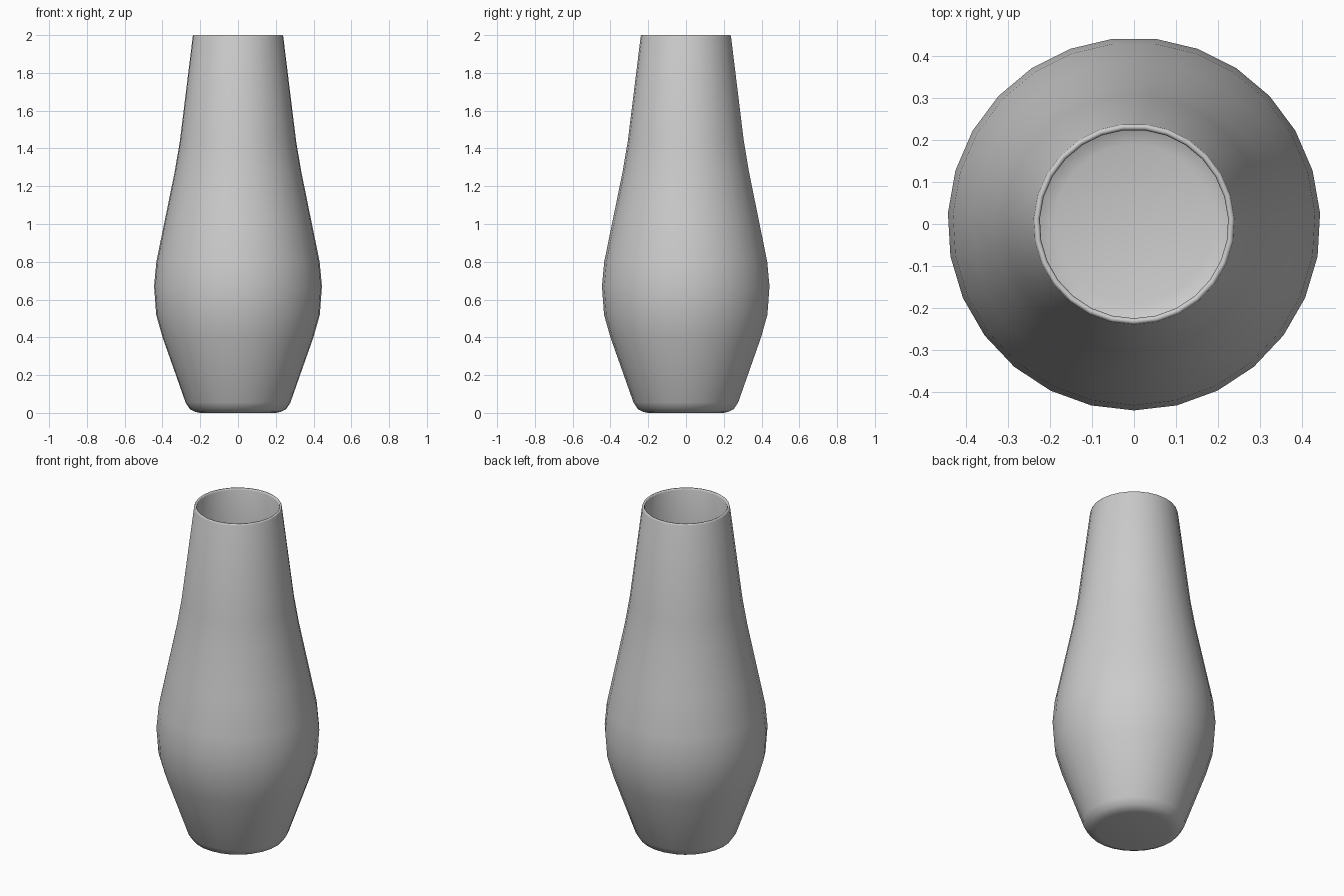
import bpy
import bmesh
from math import cos, sin, pi, tau

SIDES = 27
WALL = 0.016

cube = bpy.data.objects.get("Cube")
if cube:
    bpy.data.objects.remove(cube, do_unlink=True)

# Plain grey glaze
glaze = bpy.data.materials.new("light_grey_glaze")
glaze.use_nodes = True
grey = (0.6, 0.6, 0.6, 1.0)
glaze.diffuse_color = grey
glaze.node_tree.nodes["Principled BSDF"].inputs["Base Color"].default_value = grey

# Outer wall from the foot up to the rim, as (radius, height)
outer = [(0.20, 0), (0.225, 0.005), (0.255, 0.02), (0.278, 0.055),
         (0.40, 0.40), (0.434, 0.52), (0.445, 0.67), (0.433, 0.80),
         (0.388, 1.02), (0.335, 1.28), (0.308, 1.44), (0.24, 1.992)]

# Rounded lip, then the inner wall back down to the floor
lip = [(0.237, 2.0), (0.229, 2.0), (0.225, 1.992)]
inner = [(r - WALL, z) for r, z in reversed(outer[3:-1])]
floor = [(0.235, 0.03), (0.19, WALL)]
profile = outer + lip + inner + floor


def ring(bm, radius, height):
    angles = [tau * i / SIDES - pi / 2 for i in range(SIDES)]
    return [bm.verts.new((radius * cos(a), radius * sin(a), height)) for a in angles]


# Revolve the profile and cap the foot and the inside floor
bm = bmesh.new()
rings = [ring(bm, r, z) for r, z in profile]
for low, high in zip(rings, rings[1:]):
    for i in range(SIDES):
        j = (i + 1) % SIDES
        bm.faces.new((low[i], low[j], high[j], high[i]))
bm.faces.new(list(reversed(rings[0])))
bm.faces.new(rings[-1])
bmesh.ops.recalc_face_normals(bm, faces=bm.faces)
for face in bm.faces:
    face.smooth = True

mesh = bpy.data.meshes.new("vase")
bm.to_mesh(mesh)
bm.free()
mesh.materials.append(glaze)
vase = bpy.data.objects.new("vase", mesh)
bpy.context.collection.objects.link(vase)
